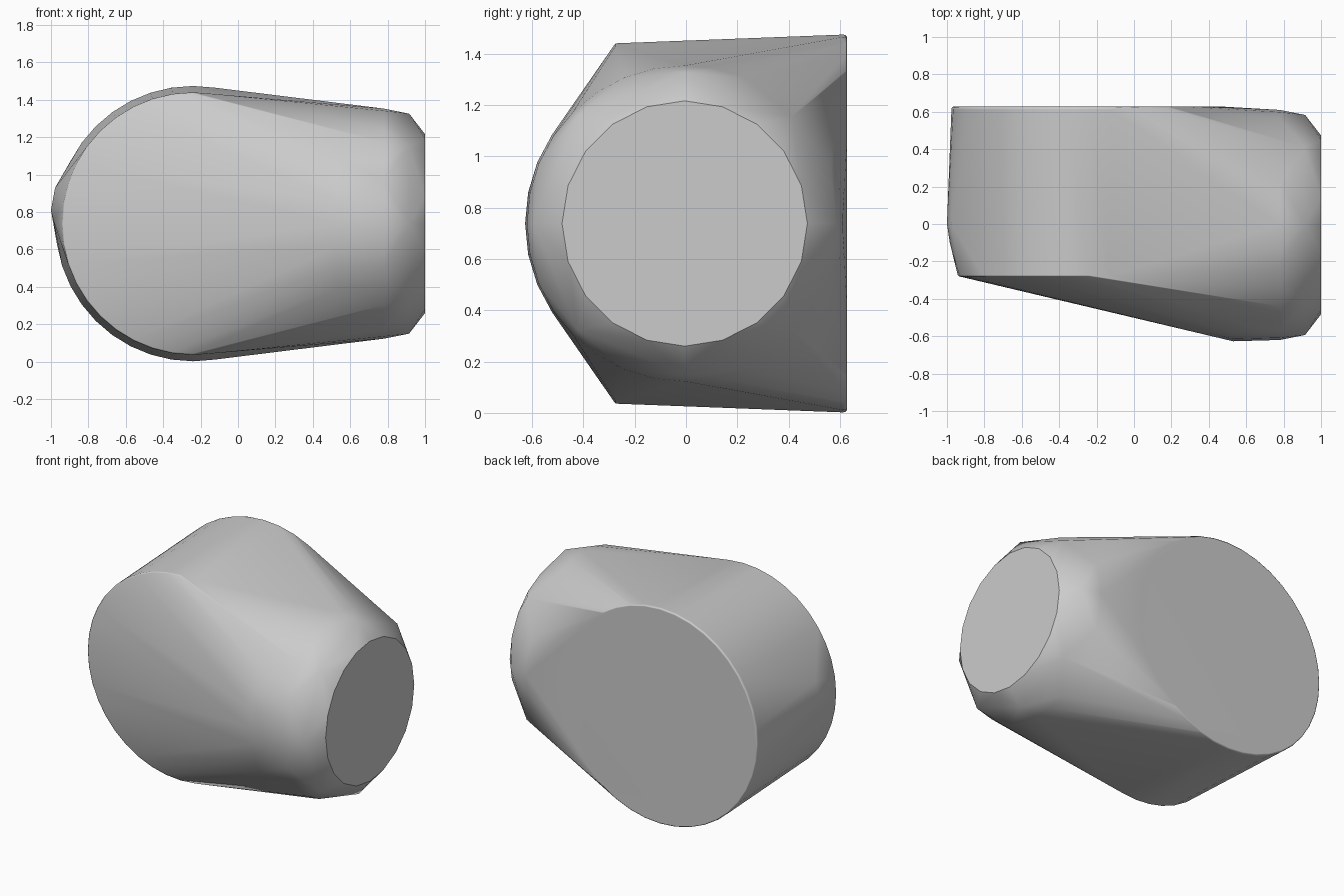
import bpy, bmesh
from math import sin, cos, pi, radians

cube = bpy.data.objects.get("Cube")
if cube:
    bpy.data.objects.remove(cube, do_unlink=True)

MID = 0.738  # height of both axes


def ring(axis, pos, radius, sides, centre):
    """Circle of points across the x or y axis."""
    pts = []
    for i in range(sides):
        a = 2 * pi * i / sides
        u, v = centre + radius * cos(a), MID + radius * sin(a)
        pts.append((pos, u, v) if axis == "x" else (u, pos, v))
    return pts


points = []
# Broad body, running front to back with softened rims
for y, r in ((-0.28, 0.695), (-0.274, 0.702), (0.612, 0.736), (0.622, 0.734), (0.627, 0.727)):
    points += ring("y", y, r, 40, -0.24)
# Round neck, running to the left end
for x, r, n in ((0.53, 0.622, 32), (0.78, 0.615, 32), (0.915, 0.588, 8), (1.0, 0.478, 20)):
    points += ring("x", x, r, n, -0.005)
# Shallow bump on the right flank
points += [(-1.0, 0.0, 0.81), (-0.978, 0.0, 0.93), (-0.985, -0.1, 0.75)]

# Skin the outline
bm = bmesh.new()
for p in points:
    bm.verts.new(p)
out = bmesh.ops.convex_hull(bm, input=bm.verts[:])
inner = {v for v in out["geom_interior"] + out["geom_unused"] if isinstance(v, bmesh.types.BMVert)}
bmesh.ops.delete(bm, geom=list(inner), context="VERTS")
bmesh.ops.dissolve_limit(bm, angle_limit=radians(0.3), verts=bm.verts[:], edges=bm.edges[:])
bmesh.ops.recalc_face_normals(bm, faces=bm.faces[:])

# Smooth all over, with a crisp end cap
for f in bm.faces:
    f.smooth = True
for e in bm.edges:
    caps = sum(f.normal.x > 0.99 for f in e.link_faces)
    e.smooth = caps != 1

mesh = bpy.data.meshes.new("rounded_body")
bm.to_mesh(mesh)
bm.free()
body = bpy.data.objects.new("rounded_body", mesh)
bpy.context.collection.objects.link(body)
weighted = body.modifiers.new("even_shading", "WEIGHTED_NORMAL")
weighted.keep_sharp = True

# Plain grey surface
grey = bpy.data.materials.new("plain_grey")
grey.use_nodes = True
colour = (0.6, 0.6, 0.6, 1)
grey.diffuse_color = colour
grey.node_tree.nodes["Principled BSDF"].inputs["Base Color"].default_value = colour
mesh.materials.append(grey)
